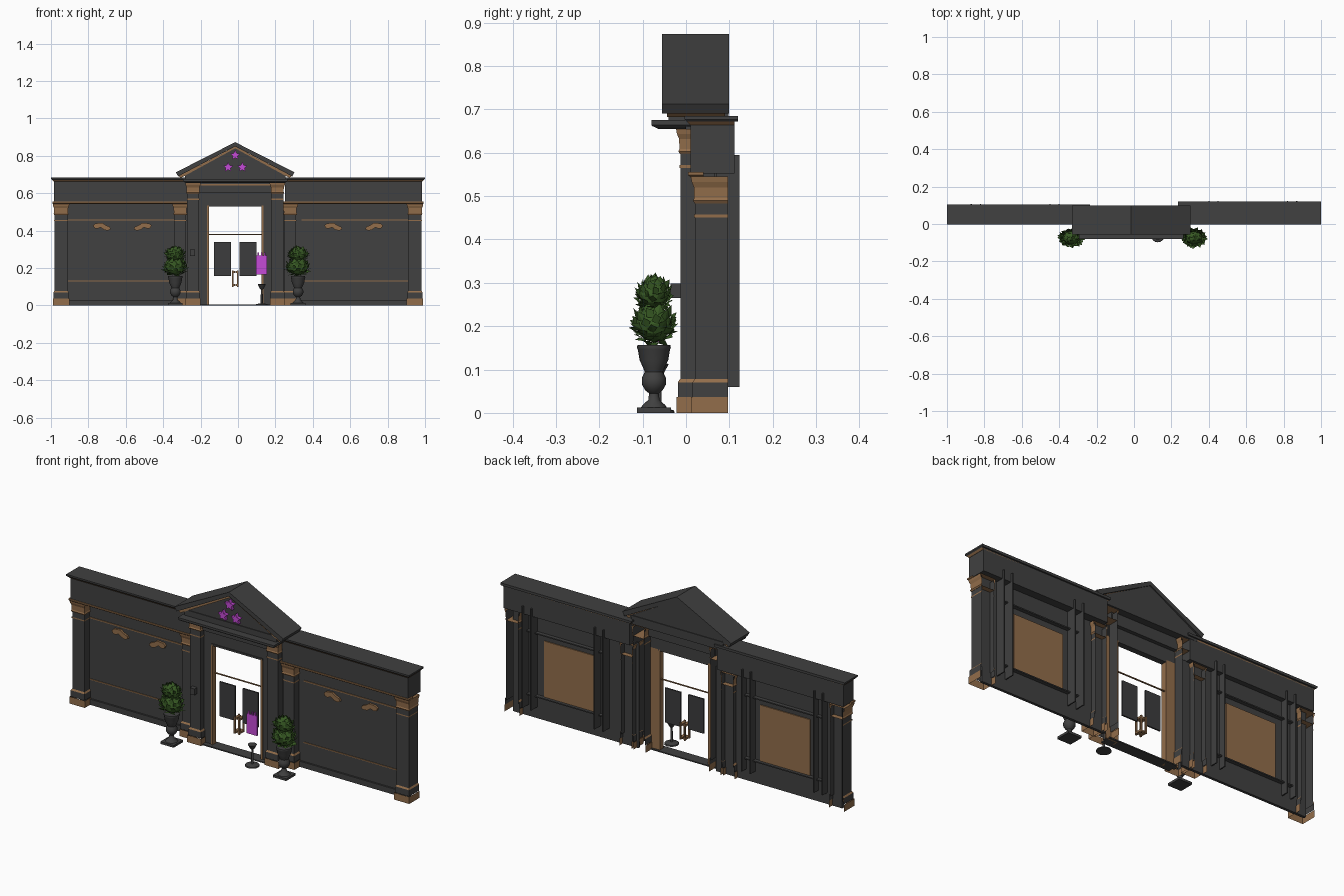
import bpy, bmesh, math, random
from mathutils import Vector, Matrix

if "Cube" in bpy.data.objects:
    bpy.data.objects.remove(bpy.data.objects["Cube"])

random.seed(4)
CX = -0.015          # centre line of the portico


def mat(name, rgb):
    m = bpy.data.materials.new(name)
    m.diffuse_color = (*rgb, 1)
    m.use_nodes = True
    m.node_tree.nodes["Principled BSDF"].inputs["Base Color"].default_value = m.diffuse_color
    return m


GREY = mat("charcoal stone", (0.052, 0.052, 0.052))
PANE = mat("dark pane", (0.045, 0.045, 0.047))
BROWN = mat("bronze brown", (0.29, 0.155, 0.07))
PURPLE = mat("bright purple", (0.56, 0.07, 0.68))
GREEN = mat("leaf green", (0.04, 0.105, 0.018))


def finish(name, bm, material):
    bmesh.ops.recalc_face_normals(bm, faces=bm.faces)
    me = bpy.data.meshes.new(name)
    bm.to_mesh(me)
    bm.free()
    me.materials.append(material)
    ob = bpy.data.objects.new(name, me)
    bpy.context.collection.objects.link(ob)
    return ob


def loft(name, x, y, rings, material, open_back=False, ends=True):
    """Stack of rectangles; each ring is (z, growth) to the sides and front."""
    x0, x1 = sorted(x)
    y0, y1 = y
    bm = bmesh.new()
    prev, first = None, None
    for z, g in rings:
        r = [bm.verts.new(p) for p in ((x0 - g, y0 - g, z), (x1 + g, y0 - g, z),
                                       (x1 + g, y1, z), (x0 - g, y1, z))]
        if prev:
            for i in range(4):
                j = (i + 1) % 4
                if not (open_back and i == 2):
                    bm.faces.new((prev[i], prev[j], r[j], r[i]))
        else:
            first = r
        prev = r
    if ends:
        bm.faces.new(first[::-1])
        bm.faces.new(prev)
    return finish(name, bm, material)


def box(name, x, y, z, material):
    return loft(name, x, y, [(z[0], 0), (z[1], 0)], material)


def extrude(name, pts, y0, y1, material):
    """Profile in x-z pulled through y."""
    bm = bmesh.new()
    f = bm.faces.new([bm.verts.new((px, y0, pz)) for px, pz in pts])
    r = bmesh.ops.extrude_face_region(bm, geom=[f])
    bmesh.ops.translate(bm, vec=(0, y1 - y0, 0),
                        verts=[v for v in r["geom"] if isinstance(v, bmesh.types.BMVert)])
    return finish(name, bm, material)


def lathe(name, x, y, prof, n, material):
    bm = bmesh.new()
    prev = None
    for r, z in prof:
        ring = [bm.verts.new((x + r * math.cos(2 * math.pi * i / n),
                              y + r * math.sin(2 * math.pi * i / n), z)) for i in range(n)]
        if prev:
            for i in range(n):
                bm.faces.new((prev[i], prev[(i + 1) % n], ring[(i + 1) % n], ring[i]))
        else:
            bm.faces.new(ring[::-1])
        prev = ring
    bm.faces.new(prev)
    ob = finish(name, bm, material)
    for o in bpy.context.selected_objects:
        o.select_set(False)
    bpy.context.view_layer.objects.active = ob
    ob.select_set(True)
    bpy.ops.object.shade_smooth_by_angle(angle=math.radians(40))
    return ob


def pilaster(name, x, y, top, cap):
    """Shaft, two-tone base, flared capital; cap is the capital height."""
    loft(name + "_shaft", x, y, [(0.06, 0), (top - 0.01, 0)], GREY, True, False)
    loft(name + "_base_foot", x, y, [(0, 0.009), (0.037, 0.009)], BROWN, True, False)
    loft(name + "_base_block", x, y, [(0.037, 0.006), (0.07, 0.006)], GREY, True, False)
    loft(name + "_base_bead", x, y, [(0.07, 0.006), (0.078, 0.001)], BROWN, True, False)
    b = top - cap
    loft(name + "_capital", x, y, [(b, 0.001), (b + 0.1 * cap, 0.005), (b + 0.2 * cap, 0.002),
         (b + 0.6 * cap, 0.003), (b + 0.8 * cap, 0.008), (top, 0.010)], BROWN, True)
    loft(name + "_neck_band", x, y, [(b - 0.032, 0.002), (b - 0.026, 0.002)], BROWN, True, False)


def foliage(name, x, y, z, r):
    """Ball with broad pointed leaves standing out of it, wider in x."""
    bm = bmesh.new()
    bmesh.ops.create_icosphere(bm, subdivisions=2, radius=r * 0.84)
    n = 56
    for i in range(n):
        h = 1 - 2 * (i + 0.5) / n
        a = i * 2.39996
        q = math.sqrt(1 - h * h)
        d = Vector((q * math.cos(a), q * math.sin(a), h))
        t = (Vector((0, 0, 1)) - d * h).normalized()
        t.rotate(Matrix.Rotation(random.uniform(-0.9, 0.9), 3, d))
        w = d.cross(t)
        base = d * r * 0.80 - t * r * 0.22
        tip = d * r * random.uniform(1.02, 1.2) + t * r * 0.25
        mid = d * r * 0.90
        v = [bm.verts.new(p) for p in (base, mid + w * r * 0.24, tip, mid - w * r * 0.24)]
        bm.faces.new((v[0], v[1], v[2]))
        bm.faces.new((v[0], v[2], v[3]))
    bmesh.ops.scale(bm, vec=(1.18, 0.9, 0.92), verts=bm.verts)
    bmesh.ops.translate(bm, vec=(x, y, z), verts=bm.verts)
    return finish(name, bm, GREEN)


URN = [(0.03, 0.012), (0.026, 0.018), (0.013, 0.03), (0.011, 0.045), (0.02, 0.052),
       (0.028, 0.066), (0.028, 0.08), (0.021, 0.094), (0.024, 0.102), (0.033, 0.122),
       (0.037, 0.146), (0.039, 0.15), (0.038, 0.157), (0.02, 0.157)]
SWAG = [(0, -0.008), (0.006, -0.022), (0.022, -0.026), (0.04, -0.018), (0.06, -0.032),
        (0.08, -0.036), (0.095, -0.028), (0.09, -0.016), (0.066, -0.006), (0.05, 0.006),
        (0.028, 0.004), (0.012, 0.002)]
WALL = 0.065         # front of the recessed wing wall

for s, side in ((-1, "left"), (1, "right")):
    back = 0.105 if s < 0 else 0.12

    def sx(a, b):
        return (s * a, s * b)

    def px(a, b):
        return (CX + s * a, CX + s * b)

    # recessed wing wall, with the lower plinth and brown moulding lines
    box(side + "_wing_wall", sx(0.225, 0.96), (WALL, WALL + 0.005), (0, 0.555), GREY)
    box(side + "_wing_plinth", sx(0.23, 0.96), (WALL - 0.009, WALL), (0, 0.03), GREY)
    box(side + "_upper_moulding", sx(0.34, 0.91), (WALL - 0.004, WALL), (0.453, 0.459), BROWN)
    box(side + "_lower_moulding", sx(0.34, 0.91), (WALL - 0.004, WALL), (0.129, 0.134), BROWN)
    box(side + "_back_panel", sx(0.485, 0.775), (WALL + 0.005, WALL + 0.010), (0.125, 0.42), BROWN)
    # fins and ledges behind the wall
    for d in (0.40, 0.45, 0.82, 0.87):
        box(side + "_rear_fin", sx(d - 0.003, d + 0.003), (WALL, back + 0.003), (0.06, 0.595), GREY)
    for z in (0.122, 0.455):
        box(side + "_rear_ledge", sx(0.40, 0.87), (WALL, 0.09), (z - 0.003, z + 0.003), GREY)
    # leaf swags
    for c, f in ((0.462, 1), (0.775, -1)):
        pts = [(s * (c + f * u), 0.436 + w) for u, w in SWAG]
        extrude(side + "_swag", pts, WALL - 0.011, WALL, BROWN)
    # pilasters
    pilaster(side + "_end_pilaster", sx(0.911, 0.981), (0.021, 0.097), 0.545, 0.062)
    pilaster(side + "_inner_pilaster", px(0.262, 0.326), (0.021, 0.097), 0.545, 0.062)
    pilaster(side + "_portico_column", px(0.194, 0.257), (-0.013, 0.095), 0.655, 0.058)
    # entablature of the wing
    xe = sx(0.25, 0.985)
    loft(side + "_architrave_bead", xe, (0.013, 0.04), [(0.543, 0.002), (0.548, 0.008), (0.555, 0.008)], BROWN)
    box(side + "_entablature", xe, (0.01, back - 0.008), (0.552, 0.672), GREY)
    loft(side + "_cornice_bead", xe, (0.01, back - 0.008), [(0.664, 0.001), (0.672, 0.009)], BROWN)
    loft(side + "_cornice", xe, (0.01, back), [(0.672, 0.009), (0.677, 0.014), (0.685, 0.014)], GREY)
    # door surround
    box(side + "_door_wall", px(0.15, 0.21), (0.015, 0.034), (0, 0.60), GREY)
    box(side + "_door_back_strip", px(0.145, 0.215), (0.034, 0.04), (0, 0.54), BROWN)
    box(side + "_door_jamb", px(0.14, 0.15), (0.010, 0.04), (0, 0.535), BROWN)
    # door window plate and pull handle
    box(side + "_door_pane", px(0.023, 0.113), (0.028, 0.036), (0.158, 0.34), PANE)
    for y in (0.010, 0.046):
        box(side + "_handle_bar", px(0.009, 0.017), (y, y + 0.007), (0.10, 0.188), BROWN)
    for z in (0.104, 0.174):
        box(side + "_handle_mount", px(0.002, 0.018), (0.014, 0.05), (z, z + 0.010), BROWN)
    # topiary urn
    ux = -0.335 if s < 0 else 0.321
    box(side + "_urn_plate", (ux - 0.039, ux + 0.039), (-0.113, -0.035), (0, 0.012), GREY)
    lathe(side + "_urn", ux, -0.074, URN, 20, GREY)
    foliage(side + "_lower_foliage", ux, -0.074, 0.205, 0.055)
    foliage(side + "_upper_foliage", ux, -0.074, 0.272, 0.046)


def cx(h):
    return (CX - h, CX + h)


# door head, transom line and threshold
box("door_head", cx(0.20), (0.015, 0.04), (0.535, 0.66), GREY)
box("door_head_trim", cx(0.15), (0.010, 0.04), (0.528, 0.537), GREY)
box("transom", cx(0.14), (0.028, 0.034), (0.376, 0.381), BROWN)
box("threshold", cx(0.20), (-0.01, 0.05), (0, 0.006), GREY)

# portico entablature and cornice
box("portico_header", cx(0.20), (0.0, 0.06), (0.60, 0.66), GREY)
box("portico_header_bead", cx(0.20), (-0.006, 0.0), (0.642, 0.650), BROWN)
loft("portico_cornice_soffit", cx(0.262), (-0.062, 0.0), [(0.654, 0), (0.66, 0.012)], GREY)
loft("portico_cornice", cx(0.262), (-0.062, 0.098), [(0.66, 0.014), (0.664, 0.018), (0.675, 0.018)], GREY)
box("portico_attic", cx(0.268), (-0.04, 0.098), (0.675, 0.705), GREY)

# pediment gable, brown raking bead and roof
extrude("tympanum", [(CX - 0.285, 0.695), (CX + 0.285, 0.695), (CX, 0.852)], -0.036, 0.094, GREY)


def chevron(w, base, apex, t):
    return [(CX - w, base), (CX, apex), (CX + w, base), (CX + w - 0.012, base - t),
            (CX, apex - t), (CX - w + 0.012, base - t)]


extrude("raking_bead", chevron(0.302, 0.692, 0.850, 0.010), -0.044, 0.09, BROWN)
extrude("pediment_roof", chevron(0.317, 0.712, 0.873, 0.022), -0.055, 0.099, GREY)

# three stars in the gable
for dx, z in ((0, 0.803), (-0.038, 0.739), (0.038, 0.739)):
    pts = []
    for i in range(10):
        r, a = (0.028, 0.0135)[i % 2], math.pi / 2 + i * math.pi / 5
        pts.append((CX + dx + r * math.cos(a), z + r * math.sin(a)))
    extrude("gable_star", pts, -0.054, -0.036, PURPLE)

# wall lamp on the left column
box("wall_lamp", (-0.256, -0.229), (-0.036, -0.011), (0.265, 0.298), GREY)

# small pedestal with the purple sign above it
lathe("sign_pedestal", 0.127, -0.062, [(0.036, 0), (0.034, 0.006), (0.006, 0.012), (0.005, 0.085),
      (0.010, 0.09), (0.022, 0.112), (0.018, 0.114)], 16, GREY)
box("purple_sign", (0.096, 0.156), (-0.066, -0.058), (0.165, 0.268), PURPLE)
for k in (0.108, 0.127, 0.144):
    box("sign_tab", (k - 0.004, k + 0.004), (-0.065, -0.059), (0.268, 0.284), PURPLE)
